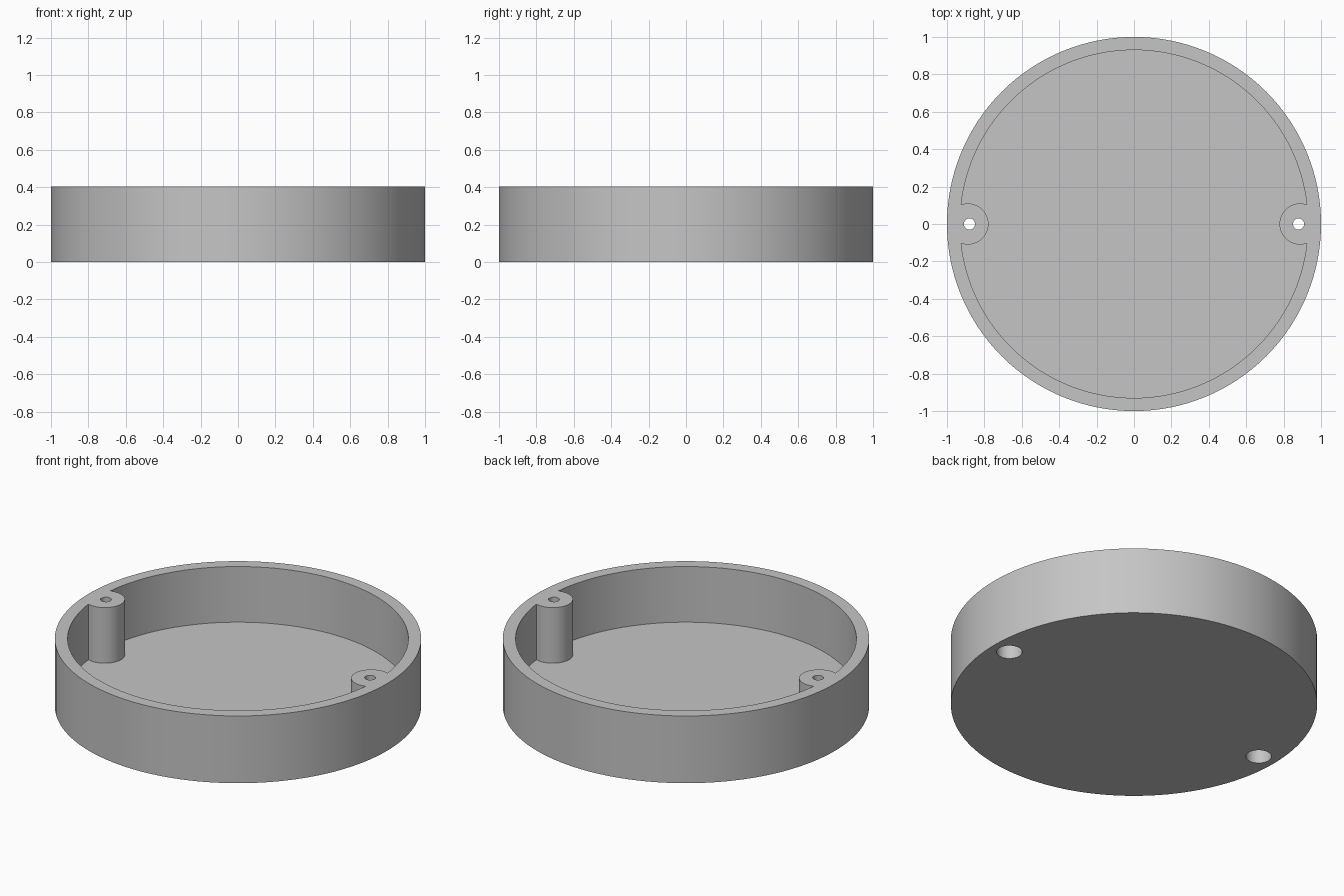
import bpy
import math

cube = bpy.data.objects.get("Cube")
if cube:
    bpy.data.objects.remove(cube, do_unlink=True)

HEIGHT = 0.405
FLOOR = 0.07
INNER_RADIUS = 0.93
BOSS_X, BOSS_RADIUS = 0.888, 0.11
HOLE_X, HOLE_RADIUS = 0.88, 0.03
BORE_RADIUS, BORE_DEPTH = 0.07, 0.2
OVER = 0.1  # extra length that lets cutters pass through faces

grey = bpy.data.materials.new("plain grey")
grey.use_nodes = True
colour = (0.56, 0.56, 0.56, 1)
grey.diffuse_color = colour
grey.node_tree.nodes["Principled BSDF"].inputs["Base Color"].default_value = colour


def cylinder(name, radius, bottom, top, x=0, sides=48):
    bpy.ops.mesh.primitive_cylinder_add(
        vertices=sides, radius=radius, depth=top - bottom,
        location=(x, 0, (bottom + top) / 2))
    obj = bpy.context.object
    obj.name = name
    obj.data.materials.append(grey)
    return obj


def cut(target, cutter):
    mod = target.modifiers.new("cut", "BOOLEAN")
    mod.operation = "DIFFERENCE"
    mod.solver = "EXACT"
    mod.object = cutter
    bpy.ops.object.select_all(action="DESELECT")
    bpy.context.view_layer.objects.active = target
    target.select_set(True)
    bpy.ops.object.modifier_apply(modifier=mod.name)
    bpy.data.objects.remove(cutter, do_unlink=True)


# Round dish body
dish = cylinder("round_dish", 1, 0, HEIGHT, sides=128)

# Cavity, shaped to leave a screw post against the wall on each side
cavity = cylinder("cavity", INNER_RADIUS, FLOOR, HEIGHT + OVER, sides=128)
for side in (-1, 1):
    cut(cavity, cylinder("post", BOSS_RADIUS, -OVER, HEIGHT + 2 * OVER, side * BOSS_X))
cut(dish, cavity)

# Screw holes with wide recesses from below
for side in (-1, 1):
    cut(dish, cylinder("screw_recess", BORE_RADIUS, -OVER, BORE_DEPTH, side * BOSS_X))
    cut(dish, cylinder("screw_hole", HOLE_RADIUS, -OVER, HEIGHT + OVER, side * HOLE_X, 32))

# Smooth round walls, sharp rims
bpy.ops.object.select_all(action="DESELECT")
bpy.context.view_layer.objects.active = dish
dish.select_set(True)
bpy.ops.object.shade_smooth_by_angle(angle=math.radians(30))
